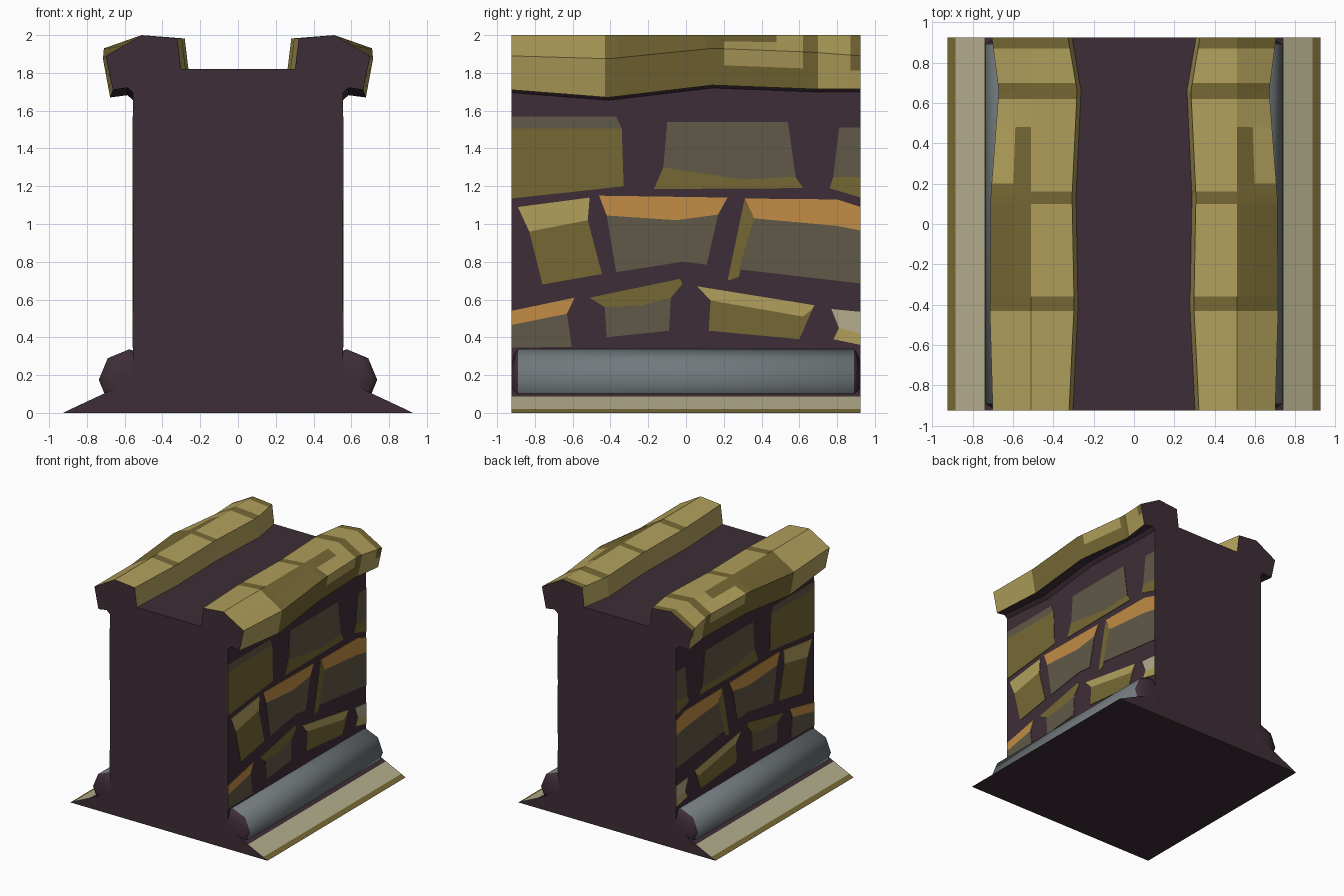
import bpy
import bmesh
import math
from mathutils import Vector

cube = bpy.data.objects.get("Cube")
if cube:
    bpy.data.objects.remove(cube, do_unlink=True)

# Palette shared by every part
COLOURS = {
    "dark_mortar": (.048, .027, .038),
    "tan_stone": (.445, .352, .107),
    "olive_stone": (.181, .138, .034),
    "grey_stone": (.117, .100, .063),
    "orange_stone": (.539, .262, .058),
    "pale_stone": (.456, .423, .262),
    "steel_grey": (.168, .191, .202),
}
DARK, TAN, OLIVE, GREY, ORANGE, PALE, STEEL = range(len(COLOURS))
palette = []
for colour_name, rgb in COLOURS.items():
    mat = bpy.data.materials.new(colour_name)
    mat.use_nodes = True
    mat.diffuse_color = (*rgb, 1)
    shader = mat.node_tree.nodes["Principled BSDF"]
    shader.inputs["Base Color"].default_value = (*rgb, 1)
    shader.inputs["Roughness"].default_value = .9
    palette.append(mat)

END = .925      # half length of the wall along y
WALL = .555     # half thickness of the wall along x


def finish(name, bm, mirrored=False):
    """Turn a bmesh into a named object, optionally mirrored across x."""
    bmesh.ops.recalc_face_normals(bm, faces=bm.faces)
    mesh = bpy.data.meshes.new(name)
    bm.to_mesh(mesh)
    bm.free()
    for mat in palette:
        mesh.materials.append(mat)
    obj = bpy.data.objects.new(name, mesh)
    bpy.context.collection.objects.link(obj)
    if mirrored:
        obj.modifiers.new("Mirror", "MIRROR")
    return obj


def prism(bm, points, offset, colour):
    """Extrude a closed polygon along an offset."""
    face = bm.faces.new([bm.verts.new(p) for p in points])
    made = bmesh.ops.extrude_face_region(bm, geom=[face], use_keep_orig=True)["geom"]
    top = [g for g in made if isinstance(g, bmesh.types.BMVert)]
    bmesh.ops.translate(bm, verts=top, vec=offset)
    faces = {f for v in top for f in v.link_faces} | {face}
    for f in faces:
        f.material_index = colour


def loft(bm, rings, colour_rule):
    """Skin closed rings and cap both ends with the dark colour."""
    rows = [[bm.verts.new(p) for p in ring] for ring in rings]
    count = len(rows[0])
    for r, (a, b) in enumerate(zip(rows, rows[1:])):
        for c in range(count):
            n = (c + 1) % count
            face = bm.faces.new((a[c], a[n], b[n], b[c]))
            face.material_index = colour_rule(r, c)
    for row in (rows[0], rows[-1]):
        bm.faces.new(row).material_index = DARK


# Wall core with flared foot
half = [(END, 0), (.885, .02), (.74, .088), (WALL, .175), (WALL, 1.82)]
outline = half + [(-x, z) for x, z in reversed(half)]
bm = bmesh.new()
prism(bm, [(x, -END, z) for x, z in outline], Vector((0, 2 * END, 0)), DARK)
bm.normal_update()
for f in bm.faces:
    mid = f.calc_center_median()
    if abs(mid.y) < END / 2 and 0 < mid.z < .1:
        f.material_index = OLIVE if abs(mid.x) > .885 else PALE
finish("wall_core", bm)

# Rounded skirting roll with domed ends
ROLL_X, ROLL_Z = .575, .175
stations = [(-END, .08), (-.91, .13), (-.89, .162)]
stations += [(-y, r) for y, r in reversed(stations)]
rings = []
for y, r in stations:
    angles = [math.tau * i / 8 for i in range(8)]
    rings.append([(ROLL_X + r * math.cos(a), y, ROLL_Z + r * math.sin(a)) for a in angles])
bm = bmesh.new()
loft(bm, rings, lambda r, c: STEEL if r == 2 else DARK)
for f in bm.faces:
    f.smooth = True
finish("skirting_roll", bm, mirrored=True)

# Coping: y, inner x, outer x, shoulder z, lower edge z
KEYS = [
    (-END, .30, .70, 1.89, 1.71),
    (-.41, .275, .715, 1.875, 1.67),
    (.14, .285, .71, 1.93, 1.735),
    (.66, .26, .67, 1.91, 1.715),
    (END, .305, .705, 1.89, 1.715),
]


def coping_ring(y):
    for a, b in zip(KEYS, KEYS[1:]):
        if y <= b[0]:
            break
    t = (y - a[0]) / (b[0] - a[0])
    inner, outer, shoulder, low = [p + (q - p) * t for p, q in zip(a[1:], b[1:])]
    crest = Vector((.51, y, 2))
    brow = Vector((outer, y, shoulder))
    lip = Vector((outer - .038, y, low))
    return [(inner, y, 1.8), (inner + .022, y, 1.982), crest, crest.lerp(brow, .45),
            brow, brow.lerp(lip, .45), lip, (.585, y, low + .012),
            (WALL, y, low - .015), (WALL, y, 1.8)]


cuts = [-END, -.43, -.41, -.36, .1, .14, .16, .2, .48, .62, .66, .7, .87, END]
joints = [(-.43, -.36), (.1, .16), (.62, .7), (.87, END)]
# Weathered stretches on each strip of the coping, inner face first
stained = [
    [],
    joints,
    joints + [(-.43, .48)],
    joints + [(-.43, .2)],
    joints + [(-.43, .2)],
    [(-.43, .7)],
]


def coping_colour(row, strip):
    if strip >= len(stained):
        return DARK
    y = (cuts[row] + cuts[row + 1]) / 2
    return OLIVE if any(lo < y < hi for lo, hi in stained[strip]) else TAN


bm = bmesh.new()
loft(bm, [coping_ring(y) for y in cuts], coping_colour)
finish("coping", bm, mirrored=True)

# Painted stones: upper edge, dividing edge, lower edge, upper and lower colour
lower_course = [
    ([(-END, .54), (-.59, .61)], [(-END, .465), (-.63, .525)],
     [(-END, .345), (-.605, .35)], ORANGE, GREY),
    ([(-.51, .61), (-.03, .71), (-.02, .68)], [(-.43, .56), (-.23, .57), (-.08, .61)],
     [(-.42, .4), (-.09, .435)], OLIVE, GREY),
    ([(.06, .67), (.68, .57)], [(.13, .595), (.62, .51), (.67, .55)],
     [(.12, .435), (.6, .39)], TAN, OLIVE),
    ([(.77, .55), (END, .535)], [(.81, .45), (END, .42)],
     [(.78, .39), (END, .36)], PALE, TAN),
]
middle_course = [
    ([(-.89, 1.09), (-.51, 1.14)], [(-.83, .96), (-.52, 1.02)],
     [(-.76, .68), (-.445, .735)], TAN, OLIVE),
    ([(-.46, 1.15), (.22, 1.14)], [(-.42, 1.045), (-.05, 1.02), (.17, 1.05)],
     [(-.37, .745), (-.02, .8), (.11, .785)], ORANGE, GREY),
    ([(.31, 1.135), (.8, 1.13), (END, 1.09)], [(.36, 1.03), (.8, .99), (END, .965)],
     [(.28, .76), (END, .685)], ORANGE, GREY),
    ([(.31, 1.13)], [(.22, .7), (.36, 1.03)], [(.28, .72)], OLIVE, OLIVE),
]
upper_course = [
    ([(-END, 1.57), (-.37, 1.57)], [(-END, 1.505), (-.34, 1.505)],
     [(-END, 1.135), (-.6, 1.17), (-.33, 1.2)], GREY, OLIVE),
    ([(-.1, 1.54), (.54, 1.54)], [(-.12, 1.3), (.3, 1.235), (.58, 1.25)],
     [(-.17, 1.185), (.62, 1.19)], GREY, OLIVE),
    ([(.81, 1.51), (END, 1.51)], [(.78, 1.25), (END, 1.25)],
     [(.76, 1.19), (END, 1.14)], GREY, OLIVE),
]
courses = {"lower_stones": lower_course, "middle_stones": middle_course,
           "upper_stones": upper_course}
for name, course in courses.items():
    bm = bmesh.new()
    for top, split, bottom, cap_colour, face_colour in course:
        for high, low, colour in ((top, split, cap_colour), (split, bottom, face_colour)):
            loop = [(WALL, y, z) for y, z in high + low[::-1]]
            prism(bm, loop, Vector((.004, 0, 0)), colour)
    finish(name, bm, mirrored=True)
